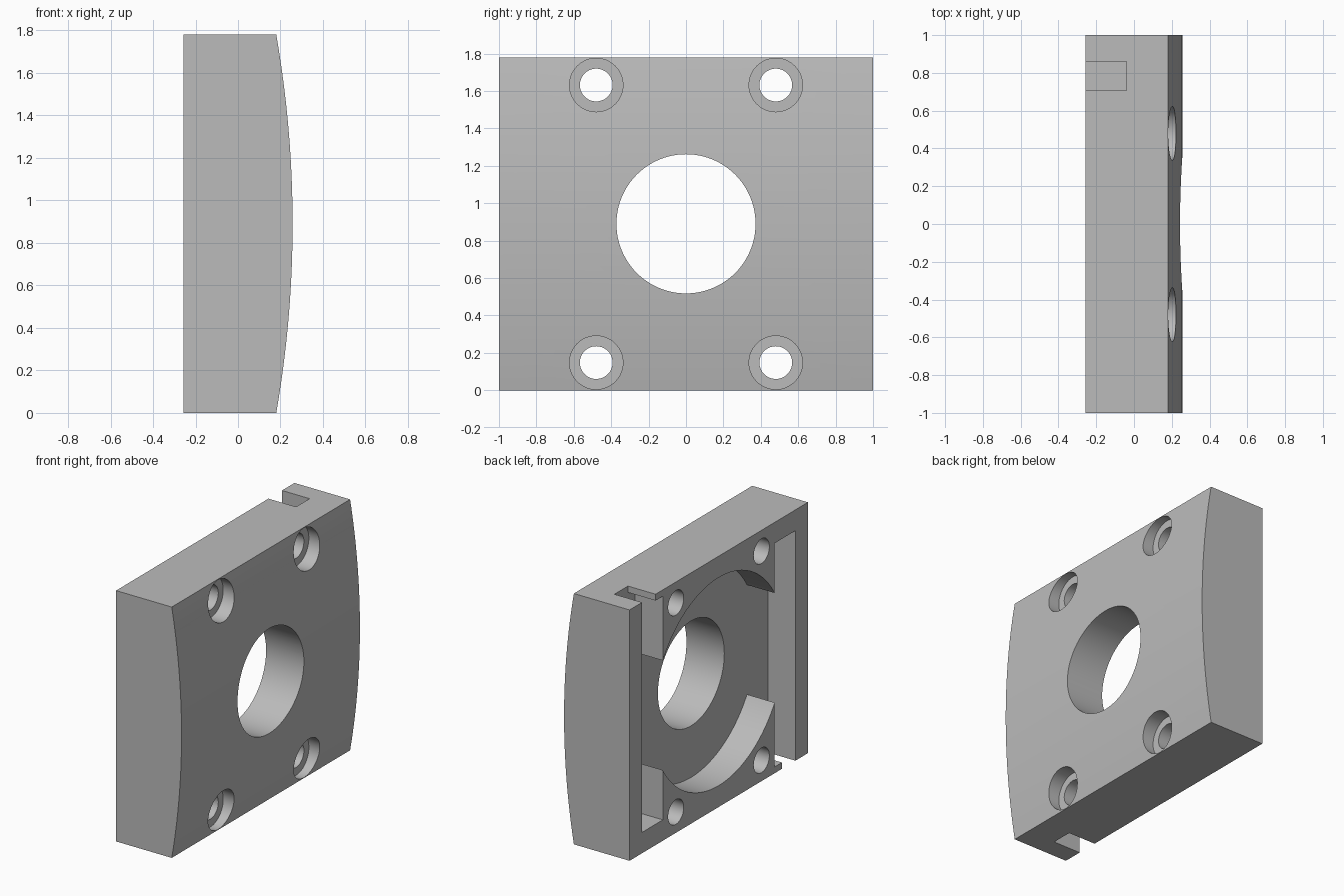
import bpy, bmesh, math
from mathutils import Matrix, Vector

cube = bpy.data.objects.get("Cube")
if cube:
    bpy.data.objects.remove(cube, do_unlink=True)

HEIGHT, MID = 1.78, 0.89
BACK, EDGE, CROWN = -0.257, 0.18, 0.257
FLOOR = -0.04          # depth of the rear pocket and slots
BORE_FLOOR = 0.12      # seat of the screw heads

grey = bpy.data.materials.new("plain grey")
grey.use_nodes = True
colour = (0.5, 0.5, 0.5, 1)
grey.diffuse_color = colour
grey.node_tree.nodes["Principled BSDF"].inputs["Base Color"].default_value = colour


def make_object(name, bm):
    bmesh.ops.recalc_face_normals(bm, faces=bm.faces)
    mesh = bpy.data.meshes.new(name)
    bm.to_mesh(mesh)
    bm.free()
    mesh.materials.append(grey)
    obj = bpy.data.objects.new(name, mesh)
    bpy.context.collection.objects.link(obj)
    return obj


def box(name, x, y, z):
    bm = bmesh.new()
    size = [b - a for a, b in (x, y, z)]
    centre = Vector([(a + b) / 2 for a, b in (x, y, z)])
    bmesh.ops.create_cube(bm, size=1, matrix=Matrix.Translation(centre) @ Matrix.Diagonal((*size, 1)))
    return make_object(name, bm)


def rod(name, radius, x, y, z, sides=64):
    bm = bmesh.new()
    place = Matrix.Translation((sum(x) / 2, y, z)) @ Matrix.Rotation(math.pi / 2, 4, 'Y')
    bmesh.ops.create_cone(bm, cap_ends=True, segments=sides, radius1=radius, radius2=radius,
                          depth=x[1] - x[0], matrix=place)
    return make_object(name, bm)


def cut(target, cutter):
    mod = target.modifiers.new("cut", 'BOOLEAN')
    mod.operation, mod.solver, mod.object = 'DIFFERENCE', 'EXACT', cutter
    bpy.context.view_layer.objects.active = target
    bpy.ops.object.modifier_apply(modifier=mod.name)
    bpy.data.objects.remove(cutter, do_unlink=True)


# Block with a gently crowned face, extruded across its width
sag = CROWN - EDGE
radius = (MID ** 2 + sag ** 2) / (2 * sag)
half = math.asin(MID / radius)
steps = 32
profile = [(BACK, HEIGHT), (BACK, 0)]
for i in range(steps + 1):
    a = half * (2 * i / steps - 1)
    profile.append((CROWN - radius + radius * math.cos(a), MID + radius * math.sin(a)))
bm = bmesh.new()
face = bm.faces.new([bm.verts.new((x, -1, z)) for x, z in profile])
side = bmesh.ops.extrude_face_region(bm, geom=[face])
bmesh.ops.translate(bm, vec=(0, 2, 0), verts=[v for v in side["geom"] if isinstance(v, bmesh.types.BMVert)])
plate = make_object("mounting_plate", bm)

# Round rear pocket and central opening
cut(plate, rod("pocket", 0.738, (-0.5, FLOOR), 0, MID, 128))
cut(plate, rod("opening", 0.372, (-0.5, 0.5), 0, MID, 96))

# Two rear slots, each with a narrow mouth, turned half a revolution apart
for s in (1, -1):
    def span(a, b, mid=0):
        return sorted((mid + s * a, mid + s * b))
    cut(plate, box("slot", (-0.5, FLOOR), span(0.627, 0.86), span(-0.742, 0.845, MID)))
    cut(plate, box("slot_mouth", (-0.5, FLOOR), span(0.708, 0.86), span(0.8, 1, MID)))

# Counterbored screw holes in the corners
for y in (-0.48, 0.48):
    for z in (MID - 0.742, MID + 0.742):
        cut(plate, rod("screw_hole", 0.0875, (-0.5, 0.5), y, z))
        cut(plate, rod("screw_seat", 0.143, (BORE_FLOOR, 0.5), y, z))

bpy.ops.object.select_all(action='DESELECT')
plate.select_set(True)
bpy.context.view_layer.objects.active = plate
bpy.ops.object.shade_smooth_by_angle(angle=math.radians(30))
